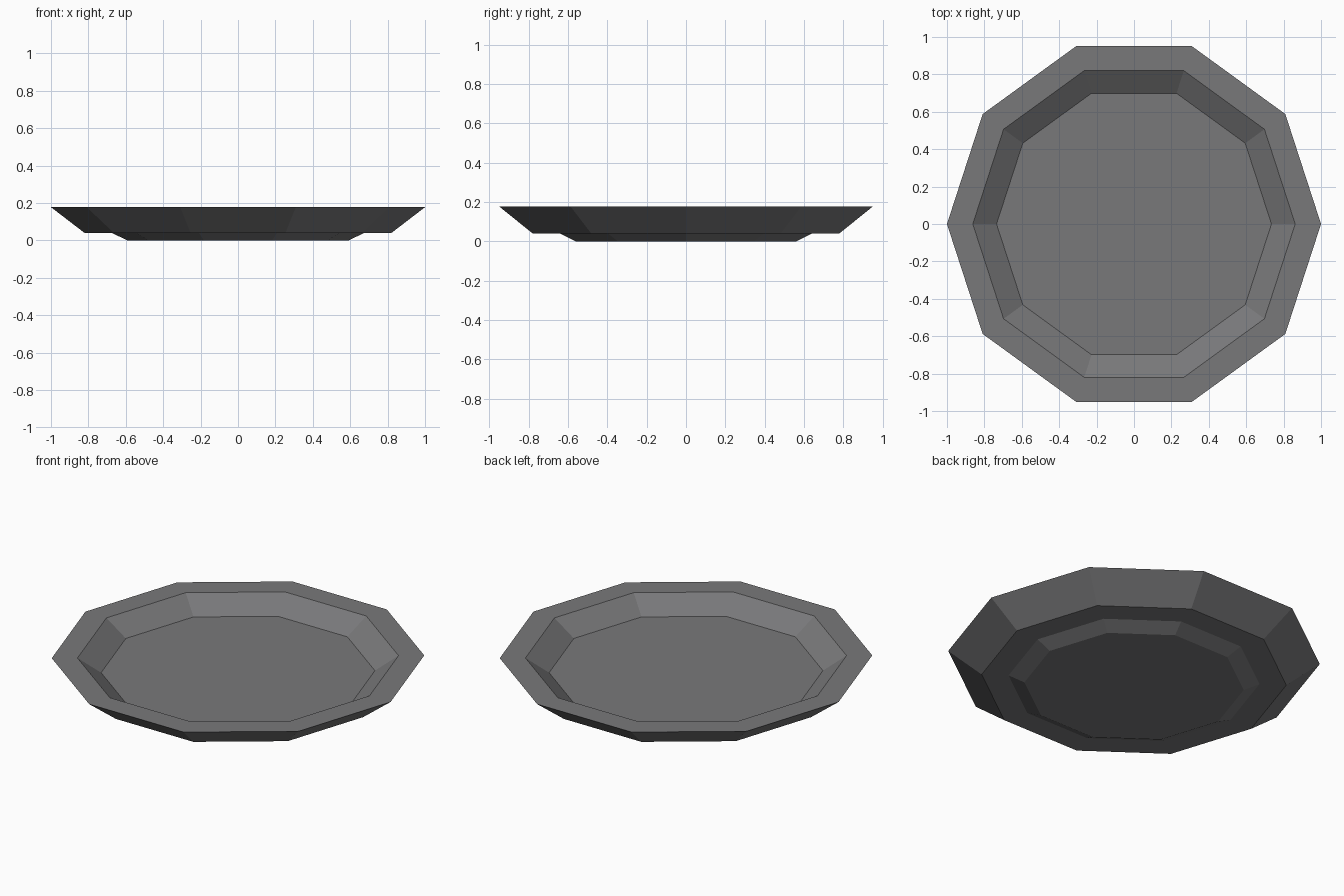
import bpy, bmesh
from math import cos, sin, tau

if "Cube" in bpy.data.objects:
    bpy.data.objects.remove(bpy.data.objects["Cube"])

SIDES = 10

# One dark grey for the whole dish
grey = bpy.data.materials.new("dark_grey")
grey.diffuse_color = (0.19, 0.19, 0.195, 1)
grey.use_nodes = True
grey.node_tree.nodes["Principled BSDF"].inputs["Base Color"].default_value = grey.diffuse_color

# Profile (radius, height): foot, underside ledge, outer wall, flat rim, inner wall, floor
profile = [(0.59, 0.0), (0.675, 0.04), (0.82, 0.04), (1.0, 0.178),
           (0.862, 0.178), (0.735, 0.09)]

bm = bmesh.new()
rings = [[bm.verts.new((r * cos(tau * i / SIDES), r * sin(tau * i / SIDES), z))
          for i in range(SIDES)] for r, z in profile]

# Walls between neighbouring rings
for a, b in zip(rings, rings[1:]):
    for i in range(SIDES):
        j = (i + 1) % SIDES
        bm.faces.new((a[i], a[j], b[j], b[i]))

# Foot underside and dish floor
bm.faces.new(rings[0][::-1])
bm.faces.new(rings[-1])
bmesh.ops.recalc_face_normals(bm, faces=bm.faces)

mesh = bpy.data.meshes.new("plate")
bm.to_mesh(mesh)
bm.free()
mesh.materials.append(grey)
plate = bpy.data.objects.new("plate", mesh)
bpy.context.collection.objects.link(plate)
